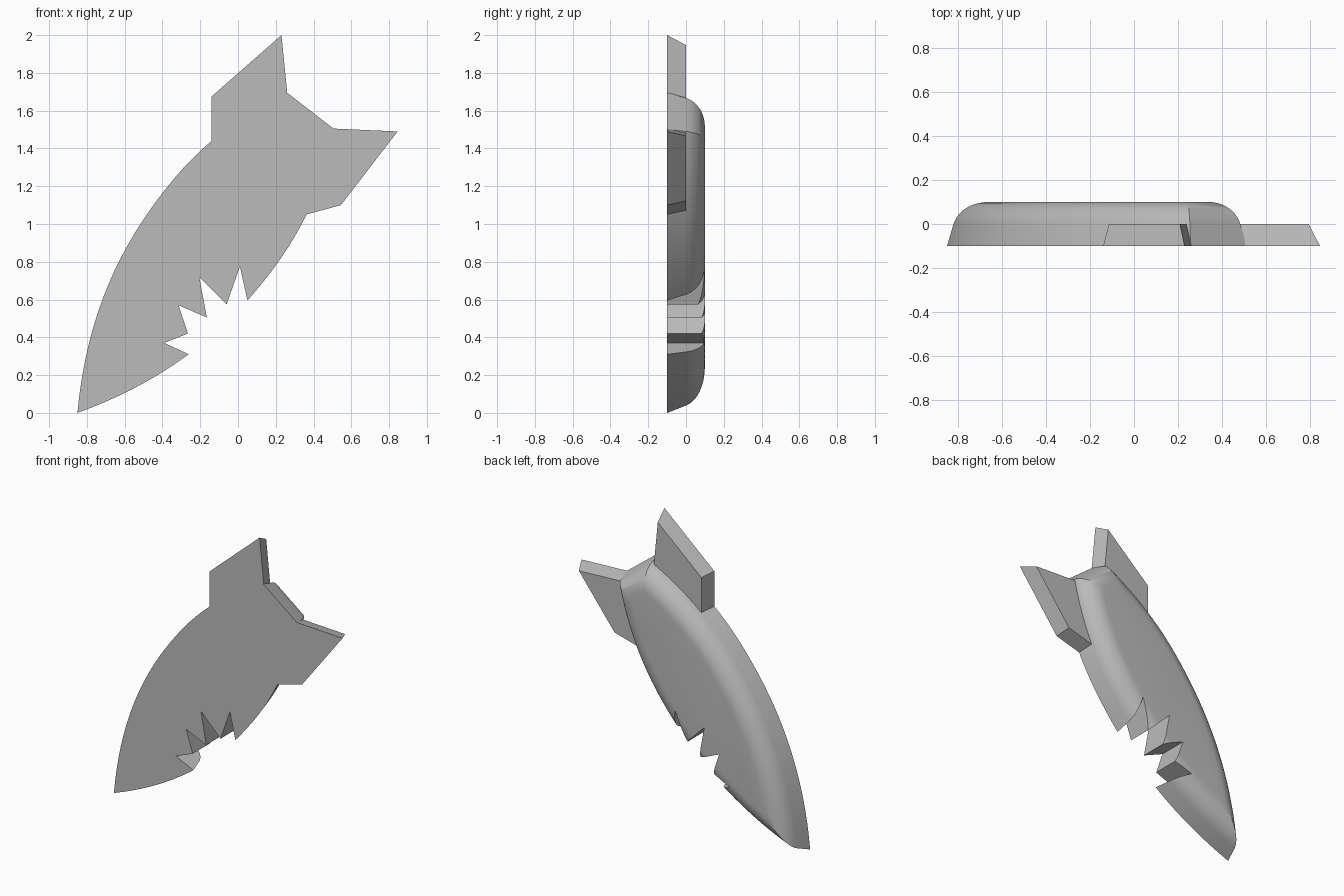
import bpy
import bmesh
import math
from mathutils import Vector

cube = bpy.data.objects.get("Cube")
if cube:
    bpy.data.objects.remove(cube, do_unlink=True)

grey = bpy.data.materials.new("plain grey")
grey.use_nodes = True
COLOUR = (0.5, 0.5, 0.5, 1)
grey.diffuse_color = COLOUR
grey.node_tree.nodes["Principled BSDF"].inputs["Base Color"].default_value = COLOUR

FRONT, BACK = -0.1, 0.1
DRAFT = 0.026                       # inset of the side walls between the front and y = 0
TIP = Vector((-0.85, 0.0))          # nose of the hull, in x and z
AXIS = Vector((1.235, 1.6)).normalized()
SIDE = Vector((AXIS.y, -AXIS.x))
LENGTH, WIDEST, HALF = 2.02, 1.2, 0.355


def loft(name, rings):
    """Solid through equal-length rings of (x, y, z) points, capped at both ends."""
    bm = bmesh.new()
    loops = [[bm.verts.new(p) for p in ring] for ring in rings]
    n = len(loops[0])
    for a, b in zip(loops, loops[1:]):
        for i in range(n):
            j = (i + 1) % n
            bm.faces.new((a[i], a[j], b[j], b[i]))
    bm.faces.new(loops[0])
    bm.faces.new(loops[-1])
    bmesh.ops.recalc_face_normals(bm, faces=bm.faces)
    mesh = bpy.data.meshes.new(name)
    bm.to_mesh(mesh)
    bm.free()
    mesh.materials.append(grey)
    obj = bpy.data.objects.new(name, mesh)
    bpy.context.collection.objects.link(obj)
    return obj


def inset(points, d):
    """Mitred inward offset of a clockwise outline."""
    pts = [Vector(p) for p in points]
    out = []
    for i, p in enumerate(pts):
        e1 = (p - pts[i - 1]).normalized()
        e2 = (pts[(i + 1) % len(pts)] - p).normalized()
        n1, n2 = Vector((e1.y, -e1.x)), Vector((e2.y, -e2.x))
        out.append(p + (n1 + n2) * d / (1 + n1.dot(n2)))
    return out


def at_depth(points, y):
    return [(p[0], y, p[1]) for p in points]


# Hull outline: half width along the axis, and its inward offset
def half_width(s):
    if s < WIDEST:
        return HALF * (1 - ((WIDEST - s) / WIDEST) ** 2.15)
    return HALF * (1 - 0.547 * ((s - WIDEST) / (LENGTH - WIDEST)) ** 2.11)


def offset_point(s, d):
    slope = (half_width(s + 1e-4) - half_width(s - 1e-4)) / 2e-4
    k = d / math.hypot(1, slope)
    return s + slope * k, half_width(s) - k


def bisect(f, lo, hi):
    for _ in range(40):
        mid = (lo + hi) / 2
        lo, hi = (mid, hi) if f(mid) < 0 else (lo, mid)
    return (lo + hi) / 2


def hull_ring(d, y, steps=28):
    start = bisect(lambda s: offset_point(s, d)[1], 0, WIDEST)
    end = bisect(lambda s: offset_point(s, d)[0] - LENGTH + d, WIDEST, LENGTH)
    side = [offset_point(start + (end - start) * i / steps, d) for i in range(steps + 1)]
    side[0] = (side[0][0], 0)
    both = side + [(s, -w) for s, w in reversed(side[1:])]
    return at_depth([TIP + AXIS * s + SIDE * w for s, w in both], y)


# Hull: drafted wall, then a rounded edge up to the flat back
lean = math.atan2(DRAFT, -FRONT)
radius = BACK / (1 - math.sin(lean))
rings = [hull_ring(0, FRONT)]
for i in range(11):
    a = lean + (math.pi / 2 - lean) * i / 10
    rings.append(hull_ring(DRAFT + radius * (math.cos(lean) - math.cos(a)),
                           radius * (math.sin(a) - math.sin(lean))))
hull = loft("hull", rings)

# Jagged bite through the lower side
bite = [(-0.13, 0.25), (-0.26, 0.31), (-0.39, 0.37), (-0.265, 0.42), (-0.315, 0.57),
        (-0.165, 0.505), (-0.205, 0.72), (-0.06, 0.575), (0.01, 0.775),
        (0.05, 0.595), (0.09, 0.415), (0.1, 0.2)]
cutter = loft("bite_cutter", [at_depth(bite, y) for y in (-0.3, 0.3)])
cutter.hide_render = True
cut = hull.modifiers.new("bite", "BOOLEAN")
cut.operation, cut.solver, cut.object = "DIFFERENCE", "EXACT", cutter
bpy.context.view_layer.objects.active = hull
hull.select_set(True)
bpy.ops.object.modifier_apply(modifier="bite")
bpy.data.objects.remove(cutter, do_unlink=True)
bpy.ops.object.shade_smooth_by_angle(angle=math.radians(30))

# Tail fins, rooted inside the hull
fins = {
    "upper_fin": [(-0.14, 1.3), (-0.14, 1.675), (0.23, 2.0), (0.275, 1.55)],
    "lower_fin": [(0.35, 1.512), (0.845, 1.49), (0.545, 1.1), (0.25, 1.02)],
}
for name, outline in fins.items():
    loft(name, [at_depth(outline, FRONT), at_depth(inset(outline, DRAFT), 0)])
